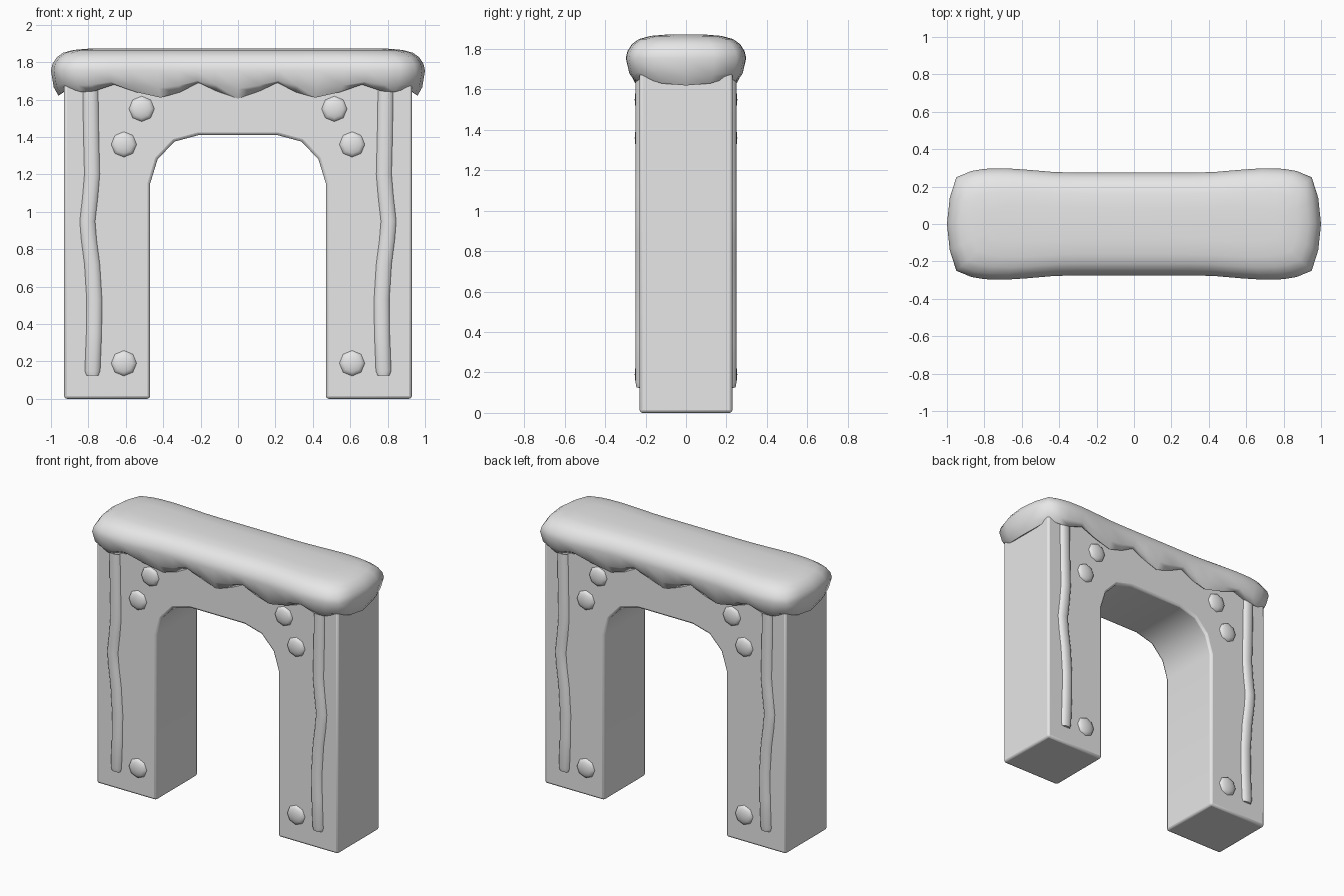
import bpy, bmesh, math

cube = bpy.data.objects.get("Cube")
if cube:
    bpy.data.objects.remove(cube, do_unlink=True)

stone = bpy.data.materials.new("plain grey")
stone.diffuse_color = (0.8, 0.8, 0.8, 1)
stone.use_nodes = True
stone.node_tree.nodes["Principled BSDF"].inputs["Base Color"].default_value = (0.8, 0.8, 0.8, 1)


def finish(name, bm, angle=40):
    """Turn a bmesh into a shaded object."""
    bmesh.ops.recalc_face_normals(bm, faces=bm.faces[:])
    mesh = bpy.data.meshes.new(name)
    bm.to_mesh(mesh)
    bm.free()
    mesh.materials.append(stone)
    obj = bpy.data.objects.new(name, mesh)
    bpy.context.collection.objects.link(obj)
    bpy.ops.object.select_all(action='DESELECT')
    obj.select_set(True)
    bpy.context.view_layer.objects.active = obj
    bpy.ops.object.shade_smooth_by_angle(angle=math.radians(angle))
    return obj


def loft(bm, rings):
    """Skin a stack of closed rings and cap both ends."""
    loops = [[bm.verts.new(p) for p in ring] for ring in rings]
    n = len(loops[0])
    for a, b in zip(loops, loops[1:]):
        for i in range(n):
            j = (i + 1) % n
            bm.faces.new((a[i], a[j], b[j], b[i]))
    bm.faces.new(loops[0])
    bm.faces.new(loops[-1])


def mirror_xy(obj):
    mod = obj.modifiers.new("Mirror", 'MIRROR')
    mod.use_axis = (True, True, False)
    mod.use_mirror_merge = False


# Arch body: half outline mirrored, then extruded through the depth
half = [(0.21, 1.41), (0.34, 1.375), (0.43, 1.28), (0.47, 1.15),
        (0.47, 0), (0.93, 0), (0.93, 1.74)]
outline = half + [(-x, z) for x, z in reversed(half)]
bm = bmesh.new()
loft(bm, [[(x, y, z) for x, z in outline] for y in (-0.23, 0.23)])
body = finish("arch_body", bm, 45)
bev = body.modifiers.new("Bevel", 'BEVEL')
bev.width = 0.015
bev.segments = 2
bev.limit_method = 'ANGLE'
bev.angle_limit = math.radians(60)

# Drooping cap: a plan outline with its own scalloped lower edge (x, y, lowest z)
quarter = [(0, .275, 1.605), (.12, .275, 1.645), (.22, .275, 1.69),
           (.32, .275, 1.64), (.43, .278, 1.61), (.57, .29, 1.64),
           (.69, .298, 1.68), (.8, .295, 1.645), (.87, .283, 1.64),
           (.95, .25, 1.66), (.985, .14, 1.63), (1, 0, 1.62)]
right = quarter + [(x, -y, b) for x, y, b in reversed(quarter[:-1])]
plan = right + [(-x, y, b) for x, y, b in reversed(right[1:-1])]


def cap_ring(inset, height):
    return [(x * (1 - inset), y * (1 - inset / 0.29), height(b)) for x, y, b in plan]


rings = [cap_ring(0.10, lambda b: b + 0.04),
         cap_ring(0.04, lambda b: b),
         cap_ring(0.015, lambda b: b * 0.5 + 0.855)]
for inset, z in [(0, 1.755), (0.008, 1.79), (0.03, 1.825), (0.065, 1.85),
                 (0.12, 1.865), (0.2, 1.872)]:
    rings.append(cap_ring(inset, lambda b: z))
bm = bmesh.new()
loft(bm, rings)
finish("drooping_cap", bm, 75)

# Wavy ribs running down each leg, front and back
path = [(.79, 1.7), (.785, 1.4), (.78, 1.2), (.79, 1.08), (.805, .95),
        (.797, .85), (.78, .72), (.768, .53), (.77, .35), (.778, .15), (.778, .125)]
rings = []
for x, z in path:
    r = 0.032 if z < 0.14 else 0.041
    rings.append([(x + r * math.cos(a * math.pi / 5),
                   -0.23 + 0.5 * r * math.sin(a * math.pi / 5), z) for a in range(10)])
bm = bmesh.new()
loft(bm, rings)
mirror_xy(finish("wavy_ribs", bm, 50))

# Low domed studs
bm = bmesh.new()
for x, z in [(0.61, 0.19), (0.61, 1.36), (0.515, 1.55)]:
    new = bmesh.ops.create_uvsphere(bm, u_segments=8, v_segments=8, radius=0.068)["verts"]
    for v in new:
        # sphere pole faces outward, flattened in depth
        px, py, pz = v.co
        v.co = (x + px, -0.23 - pz * 0.35, z + py)
mirror_xy(finish("studs", bm, 50))
